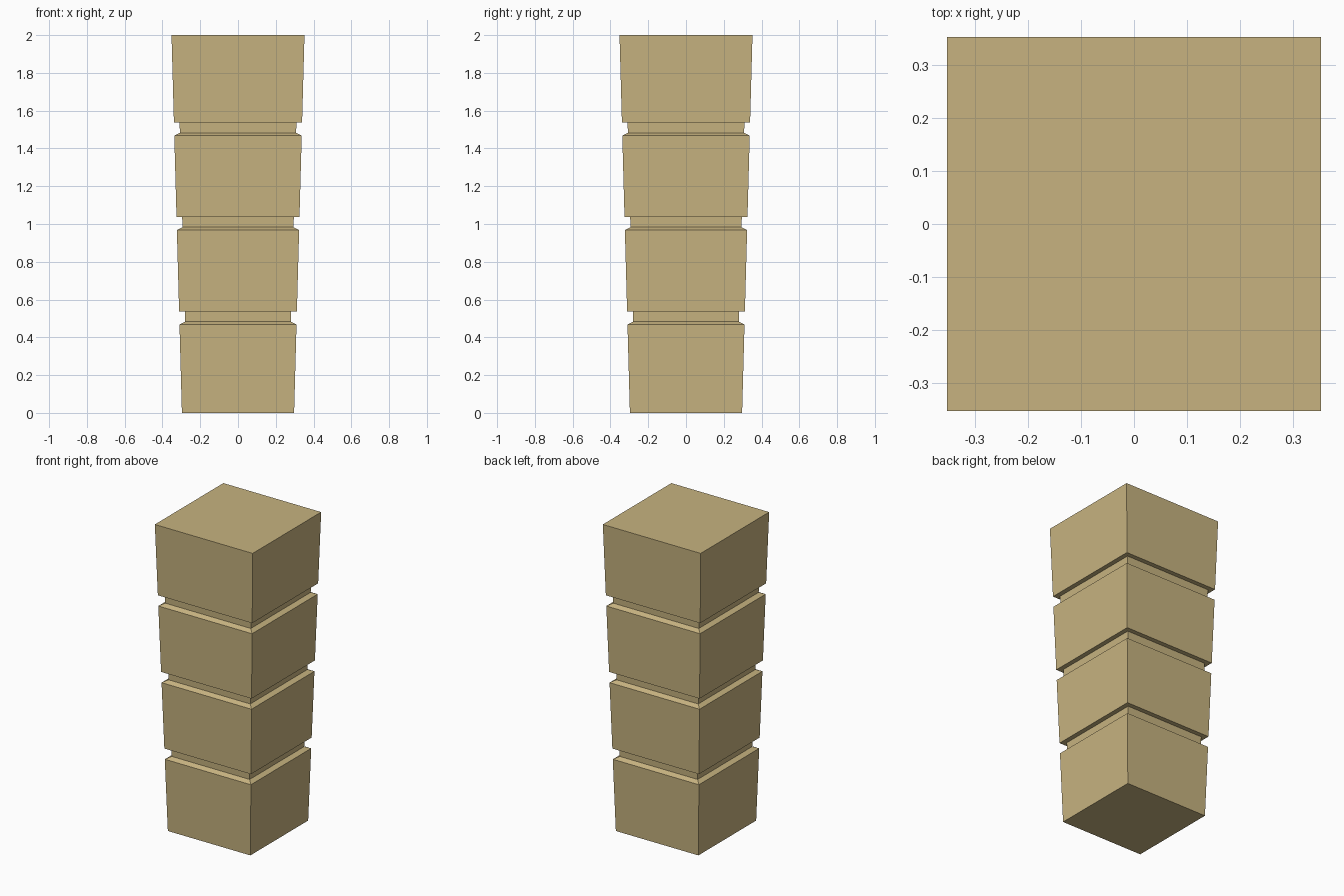
import bpy
import bmesh

cube = bpy.data.objects.get("Cube")
if cube:
    bpy.data.objects.remove(cube, do_unlink=True)

HEIGHT = 2.0
BASE_HALF, TOP_HALF = 0.297, 0.352
GROOVE_DEPTH = 0.03

# Sandy stone colour
stone = bpy.data.materials.new("sandstone")
stone.use_nodes = True
colour = (0.57, 0.45, 0.215, 1.0)
stone.diffuse_color = colour
bsdf = stone.node_tree.nodes["Principled BSDF"]
bsdf.inputs["Base Color"].default_value = colour
bsdf.inputs["Roughness"].default_value = 0.9


def half_width(z):
    """Half width of the pillar, which widens towards the top."""
    return BASE_HALF + (TOP_HALF - BASE_HALF) * z / HEIGHT


# Profile: four blocks parted by grooves with a sloped lower lip
profile = [(half_width(0), 0)]
for middle in (0.5, 1.0, 1.5):
    lip, floor, ceiling = middle - 0.032, middle - 0.017, middle + 0.038
    profile += [
        (half_width(lip), lip),
        (half_width(floor) - GROOVE_DEPTH, floor),
        (half_width(ceiling) - GROOVE_DEPTH, ceiling),
        (half_width(ceiling), ceiling),
    ]
profile.append((half_width(HEIGHT), HEIGHT))

# Square rings joined into one closed pillar
bm = bmesh.new()
corners = ((-1, -1), (1, -1), (1, 1), (-1, 1))
rings = [[bm.verts.new((sx * w, sy * w, z)) for sx, sy in corners]
         for w, z in profile]
for low, high in zip(rings, rings[1:]):
    for i in range(4):
        j = (i + 1) % 4
        bm.faces.new((low[i], low[j], high[j], high[i]))
bm.faces.new(rings[0][::-1])
bm.faces.new(rings[-1])
bmesh.ops.recalc_face_normals(bm, faces=bm.faces)

mesh = bpy.data.meshes.new("grooved_pillar")
bm.to_mesh(mesh)
bm.free()
mesh.materials.append(stone)
pillar = bpy.data.objects.new("grooved_pillar", mesh)
bpy.context.collection.objects.link(pillar)
